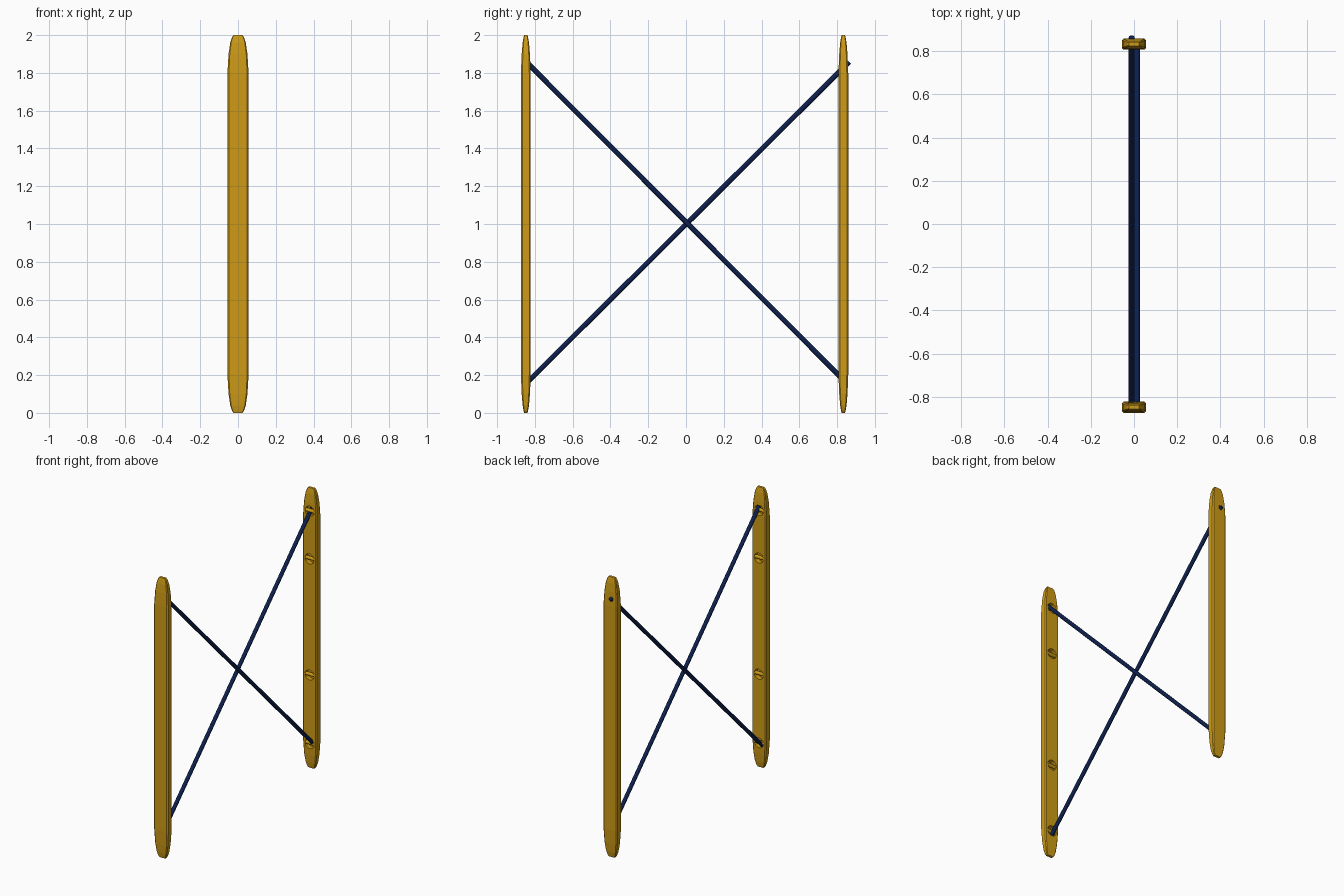
import bpy, bmesh, math
from mathutils import Vector, Matrix

if "Cube" in bpy.data.objects:
    bpy.data.objects.remove(bpy.data.objects["Cube"])


def make_material(name, color):
    mat = bpy.data.materials.new(name)
    mat.use_nodes = True
    mat.diffuse_color = color
    mat.node_tree.nodes["Principled BSDF"].inputs["Base Color"].default_value = color
    return mat


golden = make_material("golden yellow", (0.62, 0.33, 0.008, 1))
navy = make_material("navy blue", (0.004, 0.014, 0.075, 1))


def add_object(name, bm, mat):
    bmesh.ops.recalc_face_normals(bm, faces=bm.faces)
    mesh = bpy.data.meshes.new(name)
    bm.to_mesh(mesh)
    bm.free()
    obj = bpy.data.objects.new(name, mesh)
    bpy.context.collection.objects.link(obj)
    mesh.materials.append(mat)
    return obj


def add_rod(bm, start, end, radius, sides):
    start, end = Vector(start), Vector(end)
    axis = end - start
    turn = axis.to_track_quat("Z", "Y").to_matrix().to_4x4()
    bmesh.ops.create_cone(bm, cap_ends=True, segments=sides, radius1=radius,
                          radius2=radius, depth=axis.length,
                          matrix=Matrix.Translation((start + end) / 2) @ turn)


# Distance from the end, half width, half thickness
END_PROFILE = [(0, 0.024, 0.009), (0.012, 0.032, 0.012), (0.04, 0.041, 0.017),
               (0.1, 0.050, 0.022), (0.2, 0.056, 0.026)]
SOCKET_HEIGHTS = (0.18, 0.67, 1.5, 1.84)


def post_body(name, y):
    levels = END_PROFILE + [(2 - d, w, t) for d, w, t in reversed(END_PROFILE)]
    bm = bmesh.new()
    rings = []
    for z, w, t in levels:
        c = t * 0.3
        corner = [(w, t - c), (w - c, t)]
        quad = corner + [(-a, b) for a, b in reversed(corner)]
        outline = quad + [(-a, -b) for a, b in quad]
        rings.append([bm.verts.new((a, y + b, z)) for a, b in outline])
    for low, high in zip(rings, rings[1:]):
        for i in range(len(low)):
            j = (i + 1) % len(low)
            bm.faces.new((low[i], low[j], high[j], high[i]))
    bm.faces.new(rings[0])
    bm.faces.new(rings[-1])
    return add_object(name, bm, golden)


def build_post(prefix, y):
    post = post_body(prefix + "_post", y)
    inward = -math.copysign(1, y)
    inner = y + inward * 0.026

    # Round sockets sunk into the inner face
    bm = bmesh.new()
    for z in SOCKET_HEIGHTS:
        add_rod(bm, (0, inner + inward * 0.02, z), (0, inner - inward * 0.034, z), 0.036, 16)
    cutter = add_object(prefix + "_socket_cutter", bm, golden)
    cutter.hide_render = True
    cut = post.modifiers.new("sockets", "BOOLEAN")
    cut.operation = "DIFFERENCE"
    cut.solver = "EXACT"
    cut.object = cutter
    bpy.context.view_layer.objects.active = post
    bpy.ops.object.modifier_apply(modifier=cut.name)
    bpy.data.objects.remove(cutter)

    # Tie bars across the sockets
    bm = bmesh.new()
    for z in SOCKET_HEIGHTS:
        bar_y = inner - inward * 0.014
        add_rod(bm, (-0.037, bar_y, z), (0.037, bar_y, z), 0.012, 12)
    add_object(prefix + "_tie_bars", bm, golden)


build_post("front", -0.848)
build_post("back", 0.833)


# Crossed ropes lying side by side
def build_rope(name, start, end):
    bm = bmesh.new()
    add_rod(bm, start, end, 0.0135, 12)
    rope = add_object(name, bm, navy)
    bpy.ops.object.select_all(action="DESELECT")
    rope.select_set(True)
    bpy.context.view_layer.objects.active = rope
    bpy.ops.object.shade_smooth_by_angle(angle=math.radians(40))


build_rope("rising_rope", (-0.011, -0.845, 0.157), (-0.011, 0.864, 1.858))
build_rope("falling_rope", (0.014, -0.845, 1.858), (0.014, 0.83, 0.178))
